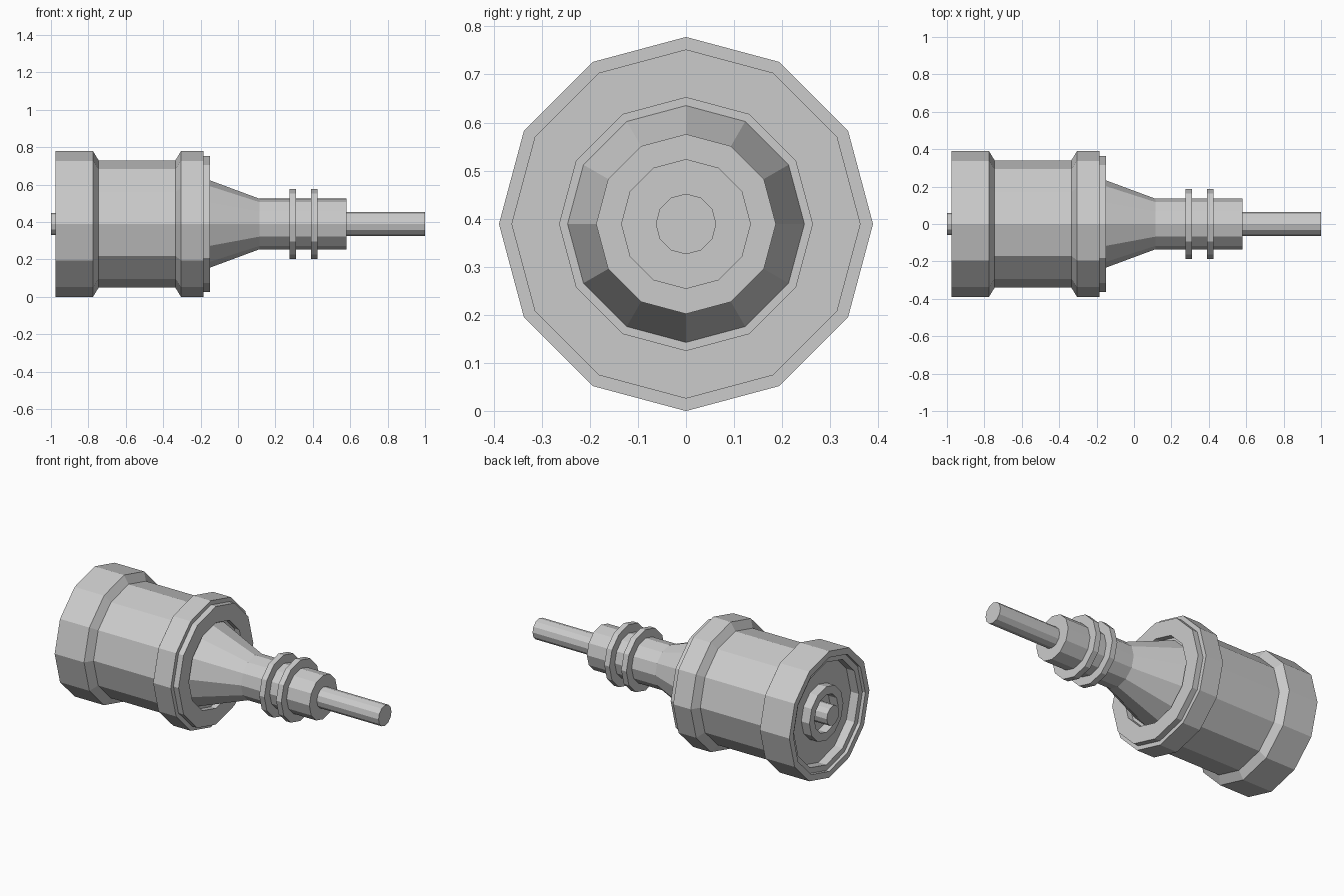
import bpy, bmesh, math

SIDES = 12
AXIS_Z = 0.389

cube = bpy.data.objects.get("Cube")
if cube:
    bpy.data.objects.remove(cube, do_unlink=True)

metal = bpy.data.materials.new("light_grey")
metal.use_nodes = True
grey = (0.6, 0.6, 0.6, 1)
metal.diffuse_color = grey
metal.node_tree.nodes["Principled BSDF"].inputs["Base Color"].default_value = grey


def lathe(name, profile, loop=False):
    """Turn (x, radius) points around the long axis; loop joins last to first."""
    bm = bmesh.new()
    rings = []
    for x, r in profile:
        ring = []
        for i in range(SIDES):
            a = math.tau * i / SIDES
            ring.append(bm.verts.new((x, r * math.cos(a), AXIS_Z + r * math.sin(a))))
        rings.append(ring)
    pairs = list(zip(rings, rings[1:]))
    if loop:
        pairs.append((rings[-1], rings[0]))
    else:
        bm.faces.new(rings[0])
        bm.faces.new(rings[-1])
    for a, b in pairs:
        for i in range(SIDES):
            j = (i + 1) % SIDES
            bm.faces.new((a[i], a[j], b[j], b[i]))
    bmesh.ops.recalc_face_normals(bm, faces=bm.faces)
    mesh = bpy.data.meshes.new(name)
    bm.to_mesh(mesh)
    bm.free()
    mesh.materials.append(metal)
    obj = bpy.data.objects.new(name, mesh)
    bpy.context.collection.objects.link(obj)
    return obj


def disc(name, x0, x1, r):
    return lathe(name, [(x0, r), (x1, r)])


def collar(name, x0, x1, inner, outer):
    return lathe(name, [(x0, inner), (x0, outer), (x1, outer), (x1, inner)], True)


# Barrel with flanges at both ends and a stepped recess in the rear
lathe("barrel", [
    (-0.90, 0.315), (-0.955, 0.315), (-0.955, 0.35), (-0.975, 0.35),
    (-0.975, 0.389), (-0.775, 0.389), (-0.745, 0.34),
    (-0.335, 0.34), (-0.305, 0.389), (-0.185, 0.389)])

# Raised ring on the front flange
collar("front_ring", -0.19, -0.15, 0.263, 0.363)

# Tapered neck and its two fins
lathe("neck", [(-0.187, 0.247), (0.115, 0.135), (0.58, 0.135)])
for i, x in enumerate((0.275, 0.39)):
    disc(f"neck_fin_{i + 1}", x, x + 0.035, 0.187)

# Front shaft, rear socket and centre pin
disc("shaft", 0.57, 1.0, 0.063)
collar("rear_socket", -0.955, -0.89, 0.115, 0.165)
disc("rear_pin", -1.0, -0.89, 0.06)
